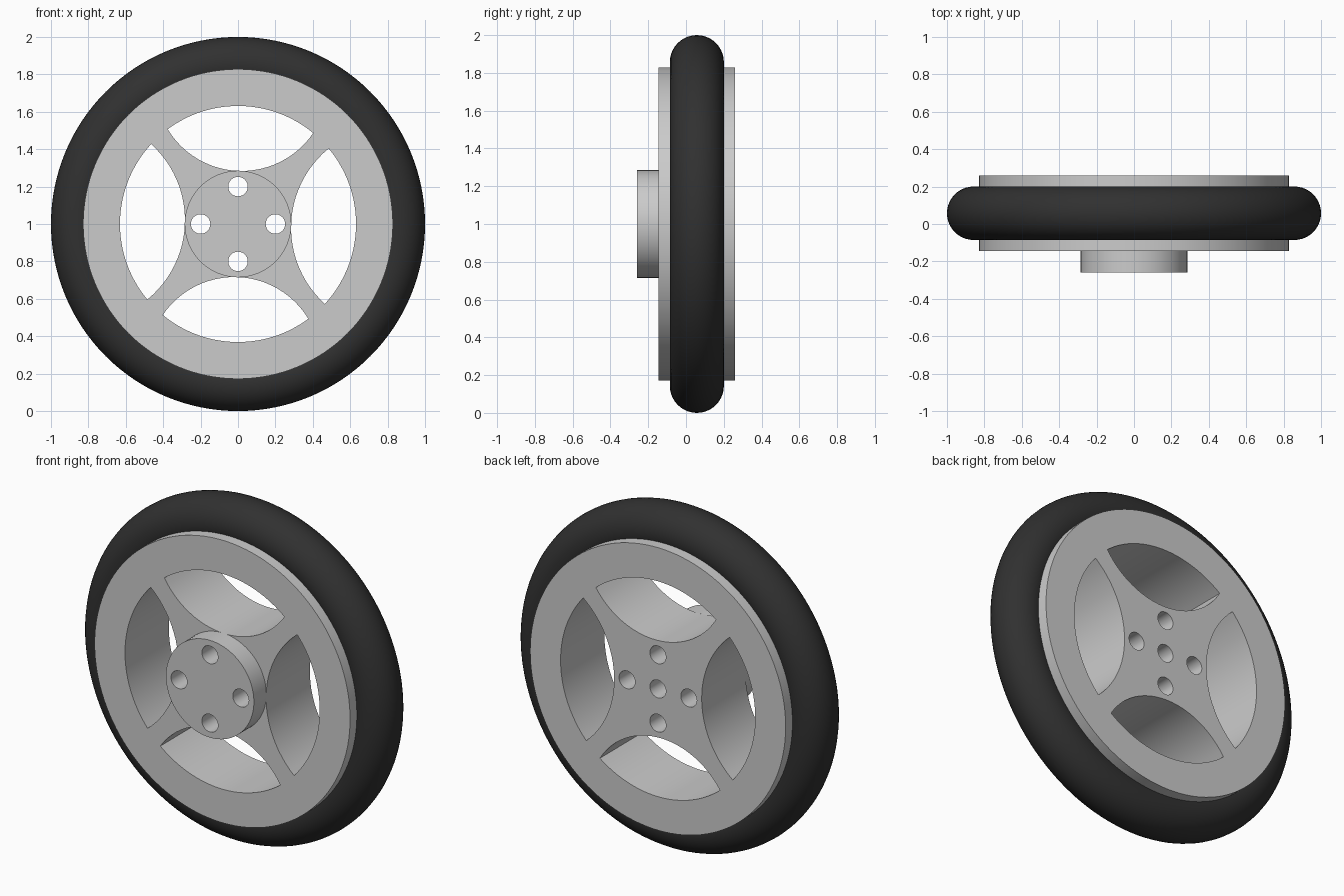
import bpy, bmesh
from math import sin, cos, atan2, radians, hypot, pi, tau
from mathutils import Vector

if "Cube" in bpy.data.objects:
    bpy.data.objects.remove(bpy.data.objects["Cube"])

AXLE = 1.0          # height of the wheel centre
MID = 0.0575        # y of the wheel's middle plane


def circle(r, cx=0, cz=0, n=32):
    return [(cx + r * cos(tau * i / n), cz + r * sin(tau * i / n)) for i in range(n)]


def arc_through(p, q, r, n=24):
    """Arc from p to r passing through q."""
    (ax, ay), (bx, by), (cx, cy) = p, q, r
    d = 2 * (ax * (by - cy) + bx * (cy - ay) + cx * (ay - by))
    a2, b2, c2 = ax * ax + ay * ay, bx * bx + by * by, cx * cx + cy * cy
    ux = (a2 * (by - cy) + b2 * (cy - ay) + c2 * (ay - by)) / d
    uy = (a2 * (cx - bx) + b2 * (ax - cx) + c2 * (bx - ax)) / d
    rad = hypot(ax - ux, ay - uy)
    a0 = atan2(ay - uy, ax - ux)
    da = (atan2(cy - uy, cx - ux) - a0 + pi) % tau - pi
    return [(ux + rad * cos(a0 + da * i / n), uy + rad * sin(a0 + da * i / n))
            for i in range(n + 1)]


def window(start, end, r_out=0.631, r_in=0.284):
    """Opening between spokes: concentric outer arc, inward bulging inner arc."""
    def pol(r, deg):
        return (r * cos(radians(deg)), r * sin(radians(deg)))
    mid = round((start + end) / 2 / 90) * 90
    p, r = pol(r_out, start), pol(r_out, end)
    outer = [pol(r_out, start + (end - start) * i / 32) for i in range(33)]
    inner = arc_through(r, pol(r_in, mid), p)
    return outer + inner[1:-1]


def plate(name, loops, y0, y1):
    """Flat outline with holes, extruded along y."""
    cu = bpy.data.curves.new(name, 'CURVE')
    cu.dimensions = '2D'
    cu.fill_mode = 'BOTH'
    cu.extrude = (y1 - y0) / 2
    for pts in loops:
        s = cu.splines.new('POLY')
        s.points.add(len(pts) - 1)
        for sp, (x, z) in zip(s.points, pts):
            sp.co = (x, z, 0, 1)
        s.use_cyclic_u = True
    ob = bpy.data.objects.new(name, cu)
    bpy.context.collection.objects.link(ob)
    ob.location = (0, (y0 + y1) / 2, AXLE)
    ob.rotation_euler = (pi / 2, 0, 0)
    bpy.ops.object.select_all(action='DESELECT')
    ob.select_set(True)
    bpy.context.view_layer.objects.active = ob
    bpy.ops.object.convert(target='MESH')
    ob = bpy.context.object
    bm = bmesh.new()
    bm.from_mesh(ob.data)
    bmesh.ops.remove_doubles(bm, verts=bm.verts, dist=1e-5)
    bmesh.ops.recalc_face_normals(bm, faces=bm.faces)
    bm.to_mesh(ob.data)
    bm.free()
    bpy.ops.object.shade_smooth_by_angle(angle=radians(30))
    return ob


bolts = [circle(0.052, x, z) for x, z in ((0.2, 0), (0, 0.2), (-0.2, 0), (0, -0.2))]

# Rim with four spoke openings, bolt holes and a centre bore closed by the hub
windows = [window(a + half, b + half) for half in (0, 180)
           for a, b in ((50.4, 126.6), (-42.6, 39.8))]
plate("rim", [circle(0.828, n=128)] + windows + bolts + [circle(0.052)], -0.145, 0.26)

# Raised hub on the front
plate("hub", [circle(0.285, n=96)] + bolts, -0.26, -0.145)

# Tyre
bpy.ops.mesh.primitive_torus_add(major_radius=0.857, minor_radius=0.143,
                                 major_segments=128, minor_segments=40,
                                 location=(0, MID, AXLE), rotation=(pi / 2, 0, 0))
tyre = bpy.context.object
tyre.name = "tyre"
bpy.ops.object.shade_smooth_by_angle(angle=radians(30))
rubber = bpy.data.materials.new("rubber")
rubber.diffuse_color = (0.03, 0.03, 0.03, 1)
rubber.use_nodes = True
rubber.node_tree.nodes["Principled BSDF"].inputs["Base Color"].default_value = rubber.diffuse_color
tyre.data.materials.append(rubber)
